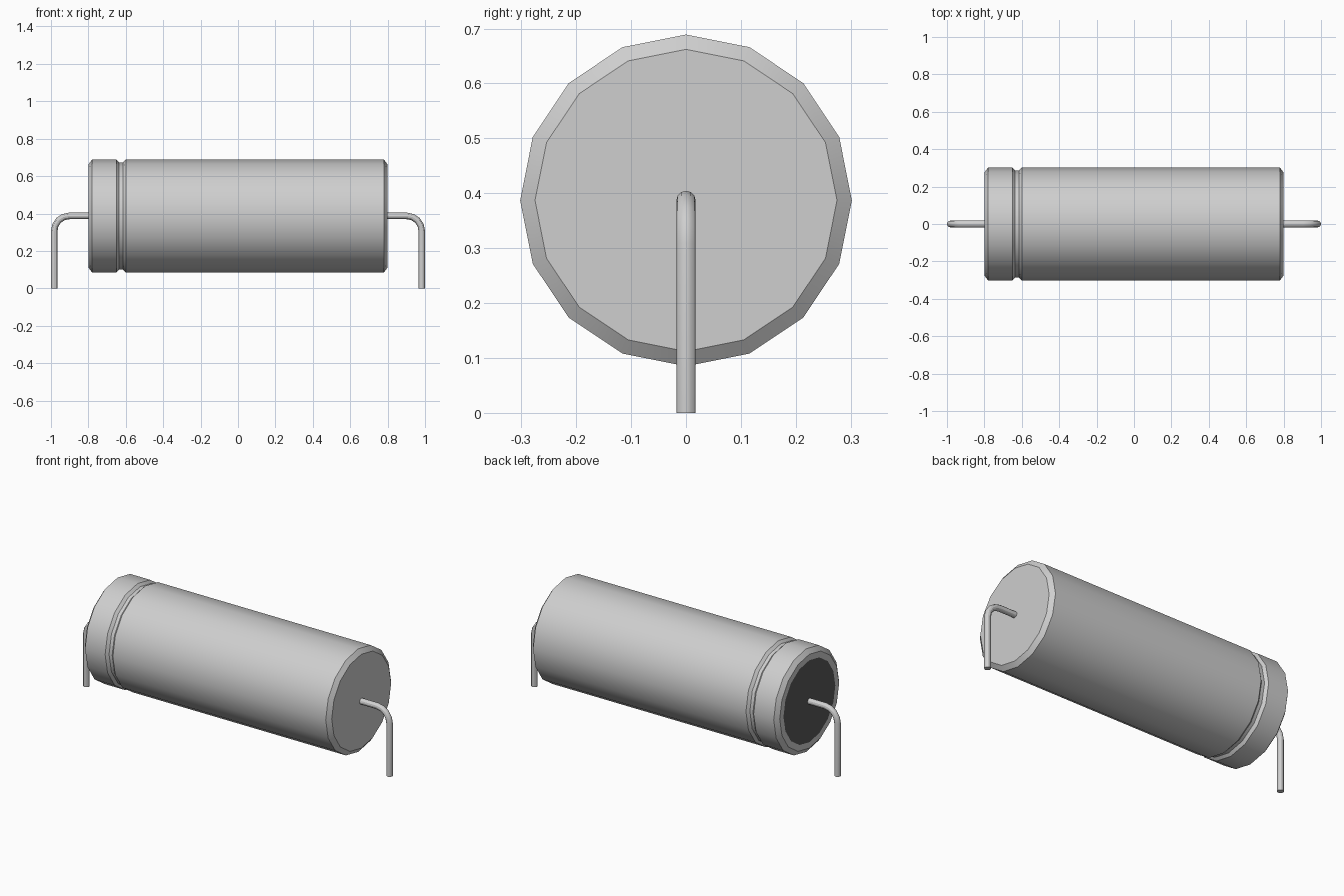
import bpy
import bmesh
from math import sin, cos, pi, radians

default_cube = bpy.data.objects.get("Cube")
if default_cube:
    bpy.data.objects.remove(default_cube, do_unlink=True)

AXIS_Z = 0.387      # height of the cylinder axis
RADIUS = 0.302
SIDES = 16
LEAD_RADIUS = 0.0175


def make_material(name, value):
    mat = bpy.data.materials.new(name)
    colour = (value, value, value, 1)
    mat.diffuse_color = colour
    mat.use_nodes = True
    bsdf = mat.node_tree.nodes["Principled BSDF"]
    bsdf.inputs["Base Color"].default_value = colour
    bsdf.inputs["Roughness"].default_value = 0.5
    return mat


def smooth(obj):
    bpy.ops.object.select_all(action="DESELECT")
    obj.select_set(True)
    bpy.context.view_layer.objects.active = obj
    bpy.ops.object.shade_smooth_by_angle(angle=radians(30))


metal = make_material("light_metal", 0.62)
seal = make_material("dark_seal", 0.1)


# Can: profile of (x, radius) turned about the long axis
def make_can(profile):
    bm = bmesh.new()
    rings = []
    for x, r in profile:
        angles = [2 * pi * i / SIDES for i in range(SIDES)]
        rings.append([bm.verts.new((x, r * sin(a), AXIS_Z + r * cos(a))) for a in angles])
    for a, b in zip(rings, rings[1:]):
        for i in range(SIDES):
            j = (i + 1) % SIDES
            bm.faces.new((a[i], a[j], b[j], b[i]))
    seal_face = bm.faces.new(rings[0])
    seal_face.material_index = 1
    bm.faces.new(rings[-1])
    bmesh.ops.recalc_face_normals(bm, faces=bm.faces[:])
    mesh = bpy.data.meshes.new("can")
    bm.to_mesh(mesh)
    bm.free()
    obj = bpy.data.objects.new("can", mesh)
    bpy.context.collection.objects.link(obj)
    mesh.materials.append(metal)
    mesh.materials.append(seal)
    smooth(obj)


make_can([
    (-0.8, 0.24), (-0.8, 0.275), (-0.78, RADIUS),      # seal rim and chamfer
    (-0.65, RADIUS), (-0.635, 0.287),                  # crimp groove
    (-0.615, 0.287), (-0.6, RADIUS),
    (0.78, RADIUS), (0.8, 0.275),                      # far chamfer
])


# Wire leads: straight out of each end, bent down to the ground
def make_lead(name, side):
    bend, steps = 0.08, 4
    leg_x = 1 - LEAD_RADIUS
    path = [(0.79, AXIS_Z)]
    for i in range(steps + 1):
        a = pi / 2 * i / steps
        path.append((leg_x - bend + bend * sin(a), AXIS_Z - bend + bend * cos(a)))
    path.append((leg_x, 0))
    curve = bpy.data.curves.new(name, "CURVE")
    curve.dimensions = "3D"
    curve.bevel_depth = LEAD_RADIUS
    curve.bevel_resolution = 4
    curve.use_fill_caps = True
    spline = curve.splines.new("POLY")
    spline.points.add(len(path) - 1)
    for point, (x, z) in zip(spline.points, path):
        point.co = (side * x, 0, z, 1)
    obj = bpy.data.objects.new(name, curve)
    bpy.context.collection.objects.link(obj)
    curve.materials.append(metal)
    bpy.ops.object.select_all(action="DESELECT")
    obj.select_set(True)
    bpy.context.view_layer.objects.active = obj
    bpy.ops.object.convert(target="MESH")
    smooth(bpy.context.view_layer.objects.active)


make_lead("left_lead", 1)
make_lead("right_lead", -1)
